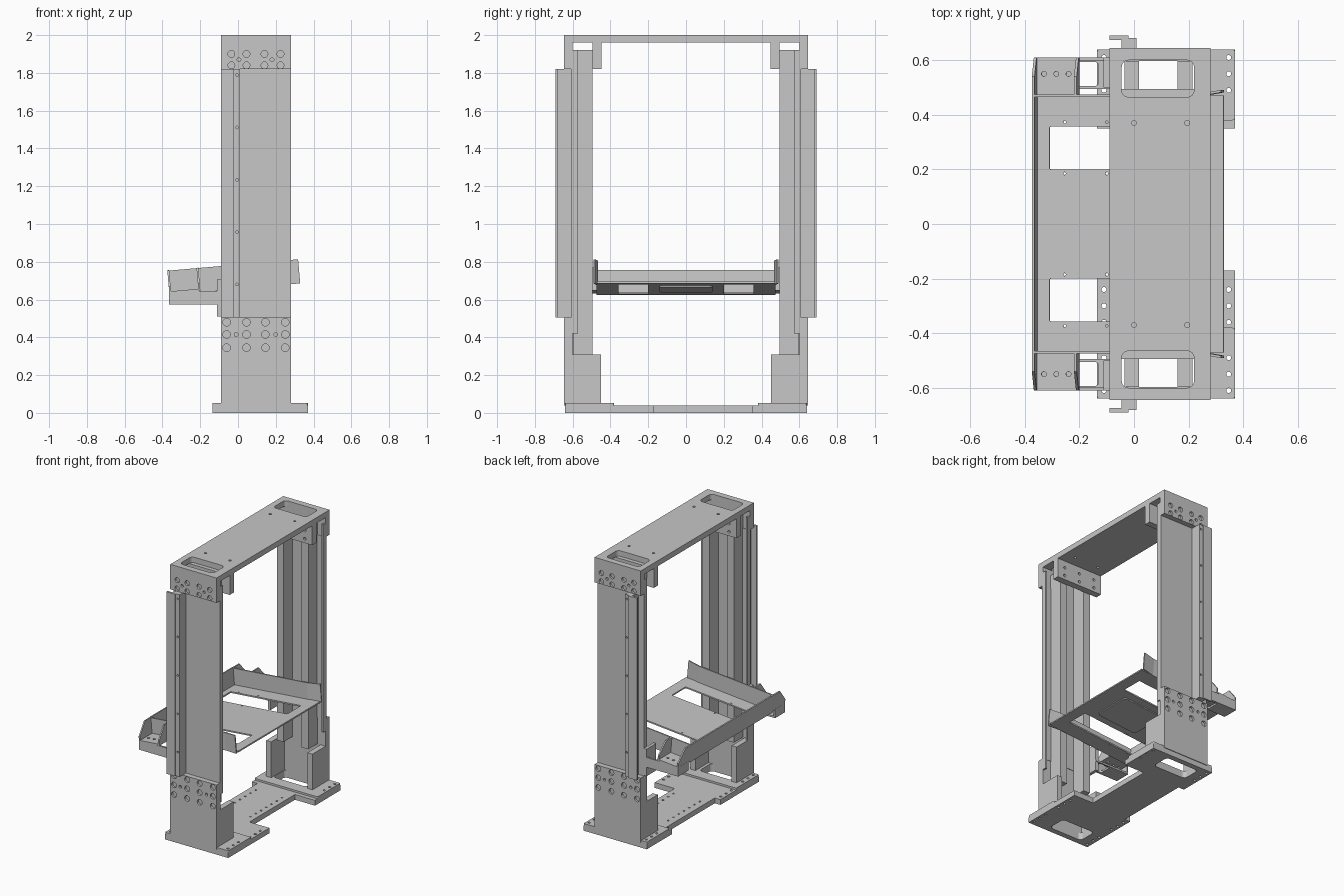
import bpy, bmesh, math
from mathutils import Matrix, Vector

if "Cube" in bpy.data.objects:
    bpy.data.objects.remove(bpy.data.objects["Cube"])

grey = bpy.data.materials.new("machine grey")
grey.use_nodes = True
grey.diffuse_color = (0.57, 0.57, 0.57, 1)
grey.node_tree.nodes["Principled BSDF"].inputs["Base Color"].default_value = (0.57, 0.57, 0.57, 1)


def add_box(bm, x, y, z, round_z=0):
    lo, hi = Vector(map(min, (x, y, z))), Vector(map(max, (x, y, z)))
    size = hi - lo
    m = Matrix.Translation((lo + hi) / 2) @ Matrix.Diagonal((*size, 1))
    verts = bmesh.ops.create_cube(bm, size=1, matrix=m)["verts"]
    if round_z:
        edges = [e for e in {e for v in verts for e in v.link_edges}
                 if abs(e.verts[0].co.z - e.verts[1].co.z) > size.z / 2]
        bmesh.ops.bevel(bm, geom=edges, offset=round_z, segments=4, profile=0.5, affect='EDGES')


def add_hole(bm, p, r, depth, axis):
    rot = Matrix.Rotation(math.pi / 2, 4, 'X') if axis == 'Y' else Matrix()
    bmesh.ops.create_cone(bm, cap_ends=True, segments=16, radius1=r, radius2=r,
                          depth=depth, matrix=Matrix.Translation(p) @ rot)


def finish(bm, name):
    bmesh.ops.recalc_face_normals(bm, faces=bm.faces)
    mesh = bpy.data.meshes.new(name)
    bm.to_mesh(mesh)
    bm.free()
    obj = bpy.data.objects.new(name, mesh)
    bpy.context.collection.objects.link(obj)
    mesh.materials.append(grey)
    return obj


def box(name, x, y, z, round_z=0):
    bm = bmesh.new()
    add_box(bm, x, y, z, round_z)
    return finish(bm, name)


def prism(name, points, offset):
    """Extrude a flat polygon along an offset vector."""
    bm = bmesh.new()
    face = bm.faces.new([bm.verts.new(p) for p in points])
    ext = bmesh.ops.extrude_face_region(bm, geom=[face])["geom"]
    bmesh.ops.translate(bm, vec=offset, verts=[g for g in ext if isinstance(g, bmesh.types.BMVert)])
    if not any(len(f.verts) == len(points) and f is face for f in bm.faces):
        bm.faces.new([v for v in bm.verts][:len(points)])
    return finish(bm, name)


def cut(obj, boxes=(), holes=()):
    """Cut rounded openings and bolt holes, then remove the cutter."""
    bm = bmesh.new()
    for b in boxes:
        add_box(bm, *b)
    for h in holes:
        add_hole(bm, *h)
    cutter = finish(bm, "cutter")
    cutter.hide_render = True
    mod = obj.modifiers.new("openings", 'BOOLEAN')
    mod.object, mod.solver = cutter, 'EXACT'
    bpy.context.view_layer.update()
    new = bpy.data.meshes.new_from_object(obj.evaluated_get(bpy.context.evaluated_depsgraph_get()))
    obj.modifiers.clear()
    obj.data = new
    bpy.data.objects.remove(cutter)


X = (-0.09, 0.28)       # column width
SIDES = (("front", -1), ("back", 1))


def sy(s, a, b):
    return (s * a, s * b)


# Top beam with a rounded opening over each column
beam = box("top_beam", X, (-0.645, 0.645), (1.96, 2))
cut(beam, [((-0.045, 0.22), sy(s, 0.465, 0.6), (1.9, 2.1), 0.025) for _, s in SIDES],
    [((x, y, 2), 0.009, 0.2, 'Z') for x in (0, 0.195) for y in (-0.37, 0.37)])

# Base plate: narrow middle, wide drilled ends
outline = [(-0.135, -0.64), (0.37, -0.64), (0.37, -0.17), (0.21, -0.17), (0.21, 0.35), (0.37, 0.35),
           (0.37, 0.64), (-0.135, 0.64), (-0.135, 0.35), (-0.09, 0.35), (-0.09, -0.2), (-0.135, -0.2)]
base = prism("base_plate", [(x, y, 0) for x, y in outline], (0, 0, 0.038))
openings = [((-0.045, 0.22), sy(s, 0.465, 0.6), (-0.1, 0.1), 0.025) for _, s in SIDES]
row = [((x, -0.1 + 0.06 * i, 0.04), 0.007, 0.03, 'Z') for x in (-0.04, 0.17) for i in range(7)]
tabs = [((x, y, 0.02), 0.009, 0.1, 'Z') for x in (-0.11, 0.347)
        for y in (-0.61, -0.55, -0.49, -0.36, -0.3, -0.24, 0.49, 0.55, 0.61)]
cut(base, openings, row + tabs)

for end, s in SIDES:
    # Raised pad around the column foot
    pad = box(end + "_base_pad", (-0.135, 0.37), sy(s, 0.38, 0.64), (0.038, 0.052), 0.01)
    cut(pad, [((-0.045, 0.22), sy(s, 0.465, 0.6), (0, 0.1), 0.025)],
        [((x, s * y, 0.045), 0.009, 0.1, 'Z') for x in (-0.11, 0.347) for y in (0.49, 0.55, 0.61)])

    # Outer column head and foot, with a recessed panel between them
    face = s * 0.645
    head = box(end + "_column_head", X, sy(s, 0.6, 0.645), (1.82, 1.96))
    cut(head, (), [((x, face, z), 0.018, 0.03, 'Y') for x in (-0.035, 0.045, 0.14, 0.225) for z in (1.84, 1.9)]
        + [((x, face, 1.87), 0.01, 0.03, 'Y') for x in (0.005, 0.18)])
    foot = box(end + "_column_foot", X, sy(s, 0.6, 0.645), (0.038, 0.505))
    cut(foot, (), [((x, face, z), 0.02, 0.03, 'Y') for x in (-0.06, 0.045, 0.145, 0.25)
                   for z in (0.345, 0.415, 0.48)]
        + [((x, face, 0.415), 0.01, 0.03, 'Y') for x in (-0.01, 0.2)])
    box(end + "_column_panel", X, sy(s, 0.597, 0.608), (0.505, 1.82))
    box(end + "_right_panel_flange", (-0.09, -0.078), sy(s, 0.572, 0.6), (0.31, 1.92))
    box(end + "_left_panel_flange", (0.268, 0.28), sy(s, 0.572, 0.6), (0.42, 1.92))

    # Rails inside the column
    for tag, x0, x1 in (("right", -0.035, 0.018), ("left", 0.16, 0.215)):
        box(f"{end}_{tag}_rail", (x0, x1), sy(s, 0.495, 0.598), (0.31, 1.92))

    # Foot side walls and head hanger plate
    for tag, x0, x1 in (("right", -0.09, -0.05), ("left", 0.24, 0.28)):
        box(f"{end}_{tag}_foot_wall", (x0, x1), sy(s, 0.45, 0.6), (0.05, 0.31))
    hanger = box(end + "_hanger_plate", X, sy(s, 0.447, 0.494), (1.82, 1.96))
    cut(hanger, (), [((x, s * 0.447, z), 0.01, 0.03, 'Y') for x in (-0.03, 0.095, 0.22) for z in (1.85, 1.91)])

    # Stepped guide strip standing on the panel
    step = [(-0.09, 0.69), (-0.02, 0.69), (-0.02, 0.682), (0.01, 0.682), (0.01, 0.608),
            (-0.045, 0.608), (-0.045, 0.675), (-0.09, 0.675)]
    strip = prism(end + "_guide_strip", [(x, s * y, 0.505) for x, y in step], (0, 0, 1.315))
    cut(strip, (), [((-0.005, s * 0.682, 0.68 + 0.277 * i), 0.007, 0.03, 'Y') for i in range(5)])

    # Arm carrying the shelf from the column
    arm = box(end + "_arm_floor", (-0.365, -0.09), sy(s, 0.495, 0.61), (0.575, 0.588))
    cut(arm, [((-0.215, -0.13), sy(s, 0.505, 0.594), (0.5, 0.7), 0.015)])
    box(end + "_arm_side", (-0.365, -0.09), sy(s, 0.597, 0.61), (0.588, 0.645))
    box(end + "_arm_end", (-0.365, -0.353), sy(s, 0.495, 0.597), (0.588, 0.64))
    box(end + "_arm_bracket", (-0.112, -0.09), sy(s, 0.5, 0.61), (0.51, 0.705))

# Tilted shelf, built flat and then tipped up towards +x
shelf = []
floor = box("shelf_floor", (0, 0.695), (-0.47, 0.47), (0, 0.01))
cut(floor, [((0.055, 0.62), sy(s, 0.2, 0.358), (-0.1, 0.1), 0.006) for _, s in SIDES],
    [((x, s * y, 0), 0.005, 0.1, 'Z') for x in (0.11, 0.265) for y in (0.185, 0.373) for _, s in SIDES])
shelf.append(floor)
shelf.append(box("shelf_end_wall", (0, 0.01), (-0.47, 0.47), (0.01, 0.132)))
shelf.append(box("shelf_under_panel", (0.24, 0.56), (-0.14, 0.14), (-0.008, 0), 0.02))
for end, s in SIDES:
    wall = [(0, 0.465), (0.6, 0.465), (0.695, 0.482), (0.695, 0.491), (0.6, 0.474), (0, 0.474)]
    shelf.append(prism(end + "_shelf_wall", [(u, s * y, 0) for u, y in wall], (0, 0, 0.128)))
    wing = box(end + "_wing_plate", (0, 0.165), sy(s, 0.474, 0.61), (0.008, 0.018))
    cut(wing, (), [((x, s * 0.55, 0.01), 0.009, 0.1, 'Z') for x in (0.035, 0.08, 0.125)])
    shelf.append(wing)
    for tag, u in (("outer", 0), ("inner", 0.155)):
        pts = [(u, s * y, z) for y, z in ((0.474, 0.018), (0.61, 0.018), (0.61, 0.045), (0.54, 0.13), (0.474, 0.13))]
        shelf.append(prism(f"{end}_{tag}_gusset", pts, (0.01, 0, 0)))
tilt = Matrix.Translation((-0.363, 0, 0.625)) @ Matrix.Rotation(math.radians(-5), 4, 'Y')
for part in shelf:
    part.data.transform(tilt)
